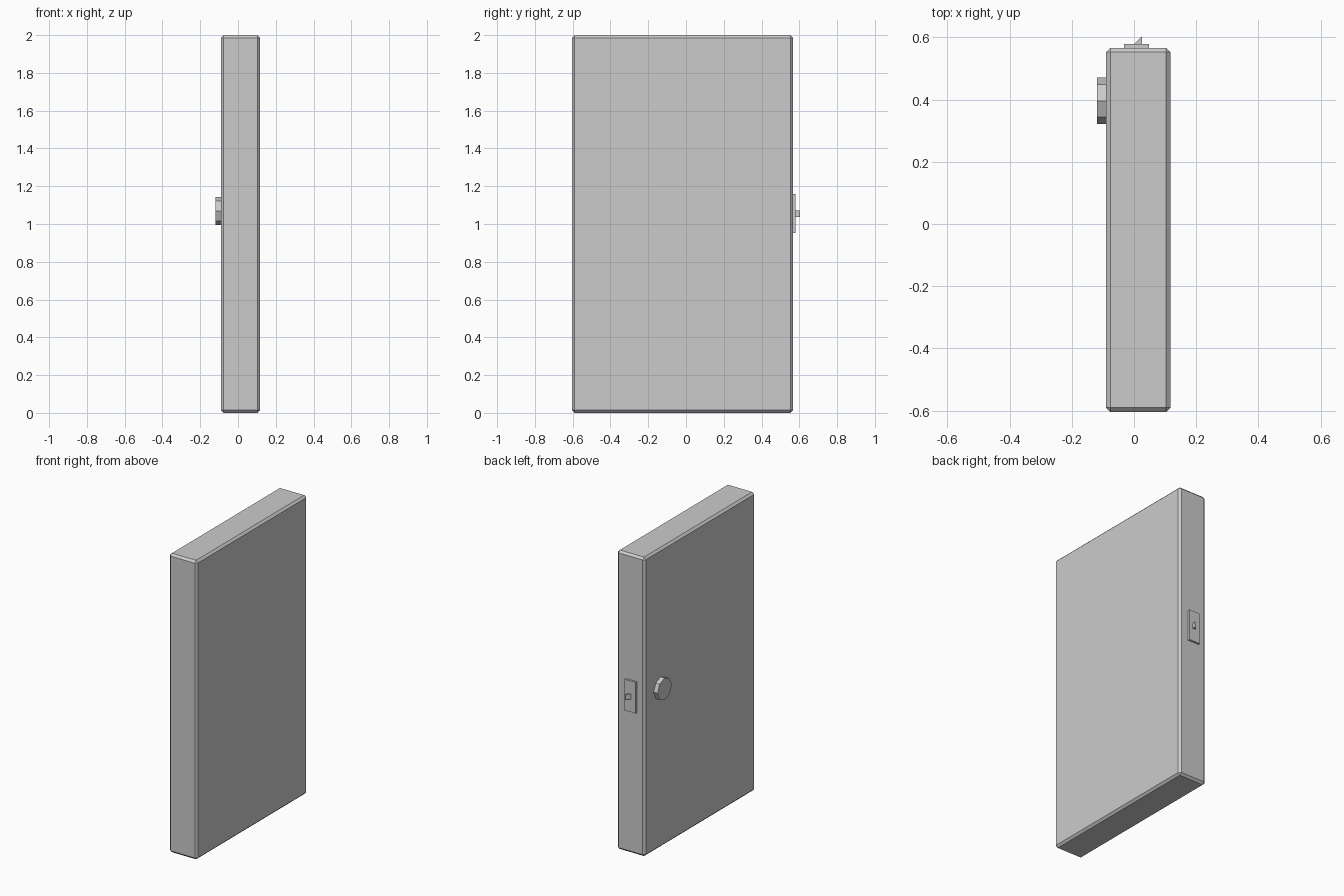
import bpy, bmesh
from math import pi

if "Cube" in bpy.data.objects:
    bpy.data.objects.remove(bpy.data.objects["Cube"])


def box(name, lo, hi):
    bpy.ops.mesh.primitive_cube_add(size=1, location=[(a + b) / 2 for a, b in zip(lo, hi)])
    ob = bpy.context.object
    ob.name = name
    ob.scale = [b - a for a, b in zip(lo, hi)]
    bpy.ops.object.transform_apply(location=False, rotation=False, scale=True)
    return ob


# Door slab with chamfered edges
slab = box("door_slab", (-0.09, -0.604, 0), (0.117, 0.566, 2))
bevel = slab.modifiers.new("chamfer", 'BEVEL')
bevel.width = 0.014
bevel.segments = 1

# Latch plate on the door edge
box("latch_plate", (-0.032, 0.56, 0.952), (0.049, 0.579, 1.16))

# Wedge-shaped latch bolt
bm = bmesh.new()
profile = [(0.0, 0.578), (0.026, 0.578), (0.026, 0.604)]
face = bm.faces.new([bm.verts.new((x, y, 1.038)) for x, y in profile])
ext = bmesh.ops.extrude_face_region(bm, geom=[face])
bmesh.ops.translate(bm, vec=(0, 0, 0.034),
                    verts=[v for v in ext["geom"] if isinstance(v, bmesh.types.BMVert)])
bmesh.ops.recalc_face_normals(bm, faces=bm.faces)
mesh = bpy.data.meshes.new("latch_bolt")
bm.to_mesh(mesh)
bm.free()
bpy.context.collection.objects.link(bpy.data.objects.new("latch_bolt", mesh))

# Octagonal knob on the left face
bpy.ops.mesh.primitive_cylinder_add(vertices=8, radius=0.074, depth=0.034,
                                    location=(-0.102, 0.396, 1.069), rotation=(0, pi / 2, 0))
bpy.context.object.name = "door_knob"
